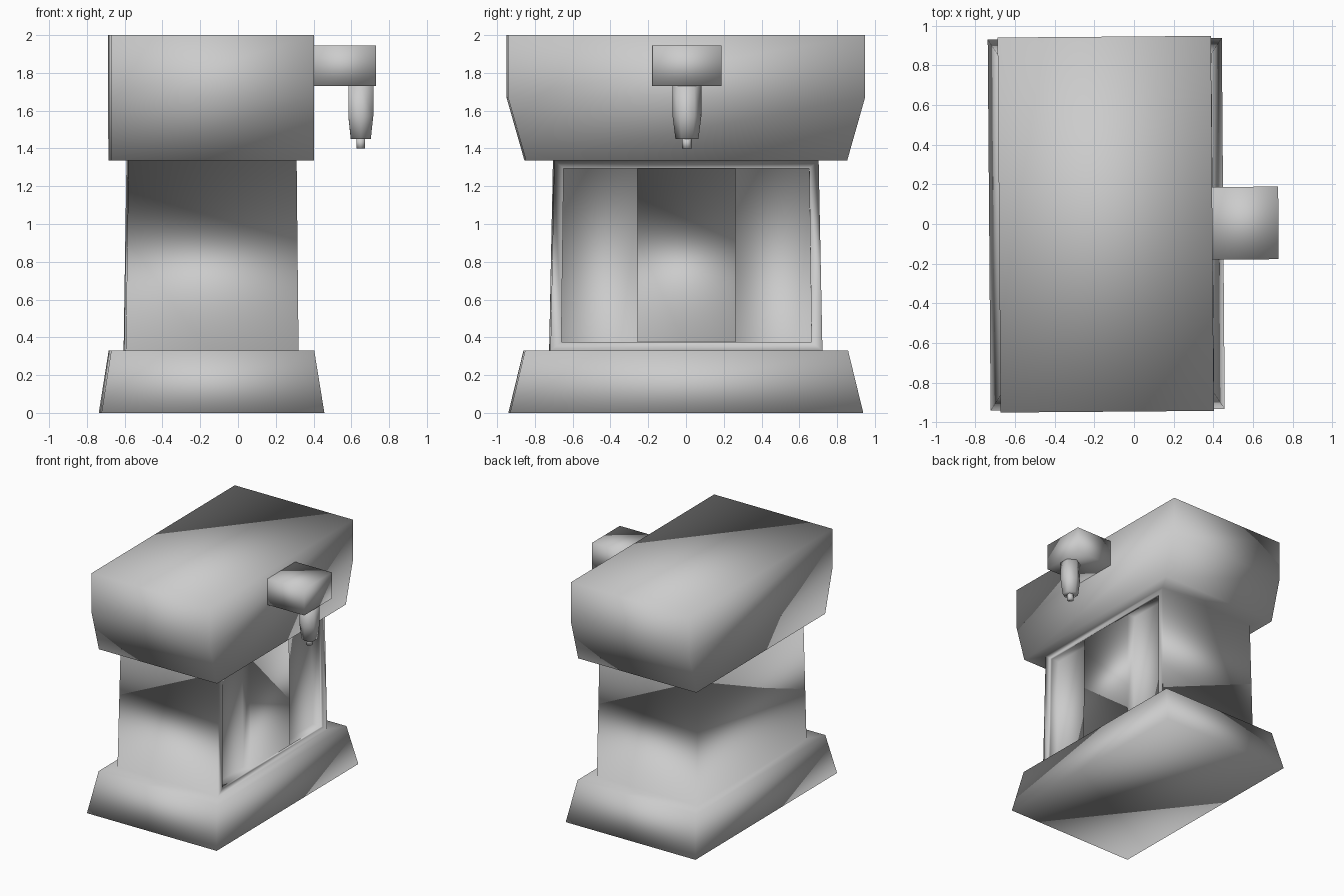
import bpy, bmesh, math
from mathutils import Matrix

if "Cube" in bpy.data.objects:
    bpy.data.objects.remove(bpy.data.objects["Cube"])

TWIST = Matrix.Rotation(math.radians(0.45), 4, 'Z')  # whole model sits slightly turned


def finish(bm, name):
    bmesh.ops.recalc_face_normals(bm, faces=bm.faces)
    bm.transform(TWIST)
    for f in bm.faces:
        f.smooth = True
    me = bpy.data.meshes.new(name)
    bm.to_mesh(me)
    bm.free()
    ob = bpy.data.objects.new(name, me)
    bpy.context.collection.objects.link(ob)
    return ob


def loft(rings):
    """Skin a stack of point rings and cap both ends."""
    bm = bmesh.new()
    vs = [[bm.verts.new(p) for p in r] for r in rings]
    for a, b in zip(vs, vs[1:]):
        n = len(a)
        for i in range(n):
            bm.faces.new((a[i], a[(i + 1) % n], b[(i + 1) % n], b[i]))
    bm.faces.new(vs[0][::-1])
    bm.faces.new(vs[-1])
    return bm


def rect(x0, x1, y, z):
    return [(x0, -y, z), (x1, -y, z), (x1, y, z), (x0, y, z)]


def circle(cx, r, z, n):
    return [(cx + r * math.cos(math.tau * (i + .5) / n),
             r * math.sin(math.tau * (i + .5) / n), z) for i in range(n)]


# Base, body and head as one continuous shell
bm = loft([rect(-.73, .45, .935, 0), rect(-.678, .397, .855, .33),
           rect(-.60, .315, .72, .33), rect(-.585, .305, .70, 1.335),
           rect(-.68, .395, .85, 1.335), rect(-.68, .395, .945, 1.67),
           rect(-.68, .395, .945, 2)])
bmesh.ops.recalc_face_normals(bm, faces=bm.faces)

# Front frame around the recess
panel = next(f for f in bm.faces
             if f.normal.x > .9 and .7 < f.calc_center_median().z < 1)
bmesh.ops.inset_region(bm, faces=[panel], thickness=.045)
for v in panel.verts:
    low = v.co.z < .8
    v.co.y = math.copysign(.662 if low else .65, v.co.y)
    v.co.z = .375 if low else 1.295


def push_in(face, depth):
    new = bmesh.ops.extrude_discrete_faces(bm, faces=[face])['faces'][0]
    for v in new.verts:
        v.co.x -= depth
    return new


# Shallow step, then two deep side pockets beside the central panel
panel = push_in(panel, .02)
for y in (-.26, .26):
    faces = [f for f in bm.faces if f.normal.x > .9
             and .7 < f.calc_center_median().z < 1
             and min(v.co.y for v in f.verts) < y < max(v.co.y for v in f.verts)
             and max(abs(v.co.z - .83) for v in f.verts) < .47]
    geom = faces + list({e for f in faces for e in f.edges})
    geom += list({v for f in faces for v in f.verts})
    bmesh.ops.bisect_plane(bm, geom=geom, plane_co=(0, y, 0), plane_no=(0, 1, 0))
bm.normal_update()
pockets = [f for f in bm.faces if f.normal.x > .9
           and .7 < f.calc_center_median().z < 1
           and .4 < abs(f.calc_center_median().y) < .5]
for f in pockets:
    push_in(f, .07)
finish(bm, "machine_body")

# Spout arm
finish(loft([rect(.39, .728, .183, 1.73), rect(.39, .728, .183, 1.945)]), "spout_arm")

# Nozzle and its tip
finish(loft([circle(.65, .076, 1.73, 6), circle(.65, .076, 1.57, 6),
             circle(.65, .061, 1.45, 6)]), "nozzle")
finish(loft([circle(.65, .026, 1.455, 6), circle(.65, .026, 1.40, 6)]), "nozzle_tip")
